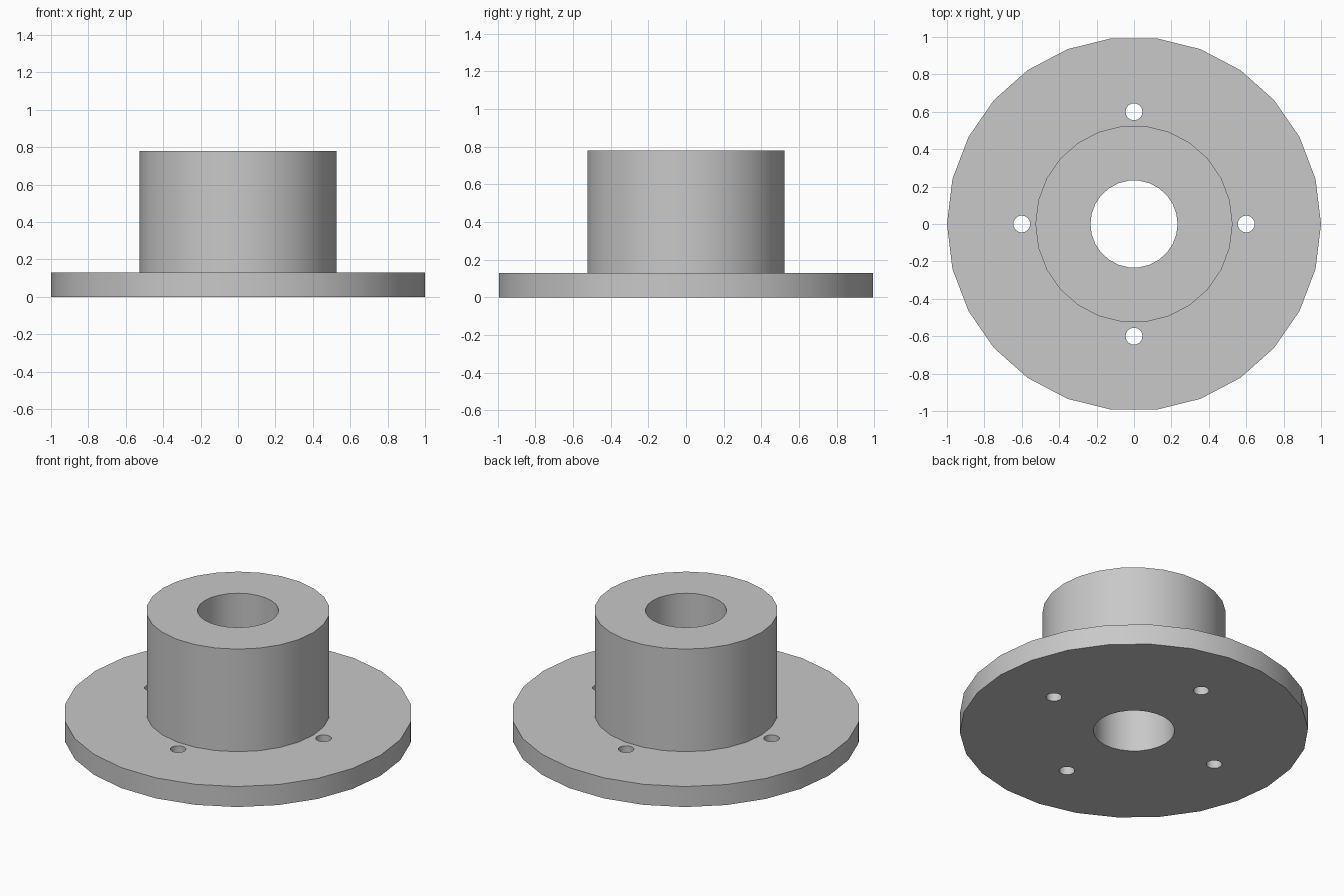
import bpy, bmesh
from math import cos, sin, pi, radians

SIDES = 26
FLANGE_R, HUB_R, BORE_R = 1.0, 0.527, 0.233
FLANGE_H, TOTAL_H = 0.13, 0.78
HOLE_R, HOLE_DIST = 0.045, 0.6

cube = bpy.data.objects.get("Cube")
if cube:
    bpy.data.objects.remove(cube, do_unlink=True)

grey = bpy.data.materials.new("plain grey")
grey.use_nodes = True
colour = (0.58, 0.58, 0.58, 1)
grey.diffuse_color = colour
grey.node_tree.nodes["Principled BSDF"].inputs["Base Color"].default_value = colour


def make_object(name, bm):
    bmesh.ops.recalc_face_normals(bm, faces=bm.faces)
    mesh = bpy.data.meshes.new(name)
    bm.to_mesh(mesh)
    bm.free()
    mesh.materials.append(grey)
    obj = bpy.data.objects.new(name, mesh)
    bpy.context.collection.objects.link(obj)
    return obj


def lathe(name, profile):
    """Turn a closed (radius, height) profile around the z axis."""
    bm = bmesh.new()
    rings = []
    for i in range(SIDES):
        a = 2 * pi * i / SIDES
        rings.append([bm.verts.new((r * cos(a), r * sin(a), z)) for r, z in profile])
    for i, ring in enumerate(rings):
        after = rings[(i + 1) % SIDES]
        for j in range(len(profile)):
            k = (j + 1) % len(profile)
            bm.faces.new((ring[j], after[j], after[k], ring[k]))
    return make_object(name, bm)


# Flange, hub and central bore as one turned body
body = lathe("flanged_hub", [
    (BORE_R, 0), (FLANGE_R, 0), (FLANGE_R, FLANGE_H),
    (HUB_R, FLANGE_H), (HUB_R, TOTAL_H), (BORE_R, TOTAL_H)])

# Four bolt holes drilled through the flange
bm = bmesh.new()
for i in range(4):
    a = i * pi / 2
    made = bmesh.ops.create_cone(bm, cap_ends=True, segments=SIDES,
                                 radius1=HOLE_R, radius2=HOLE_R, depth=0.4)
    bmesh.ops.translate(bm, verts=made["verts"],
                        vec=(HOLE_DIST * cos(a), HOLE_DIST * sin(a), FLANGE_H / 2))
cutter = make_object("bolt_hole_cutter", bm)
cutter.hide_render = True

bpy.ops.object.select_all(action="DESELECT")
body.select_set(True)
bpy.context.view_layer.objects.active = body
drill = body.modifiers.new("bolt_holes", "BOOLEAN")
drill.operation = "DIFFERENCE"
drill.solver = "EXACT"
drill.object = cutter
bpy.ops.object.modifier_apply(modifier=drill.name)
bpy.data.objects.remove(cutter, do_unlink=True)

bpy.ops.object.shade_smooth_by_angle(angle=radians(30))
